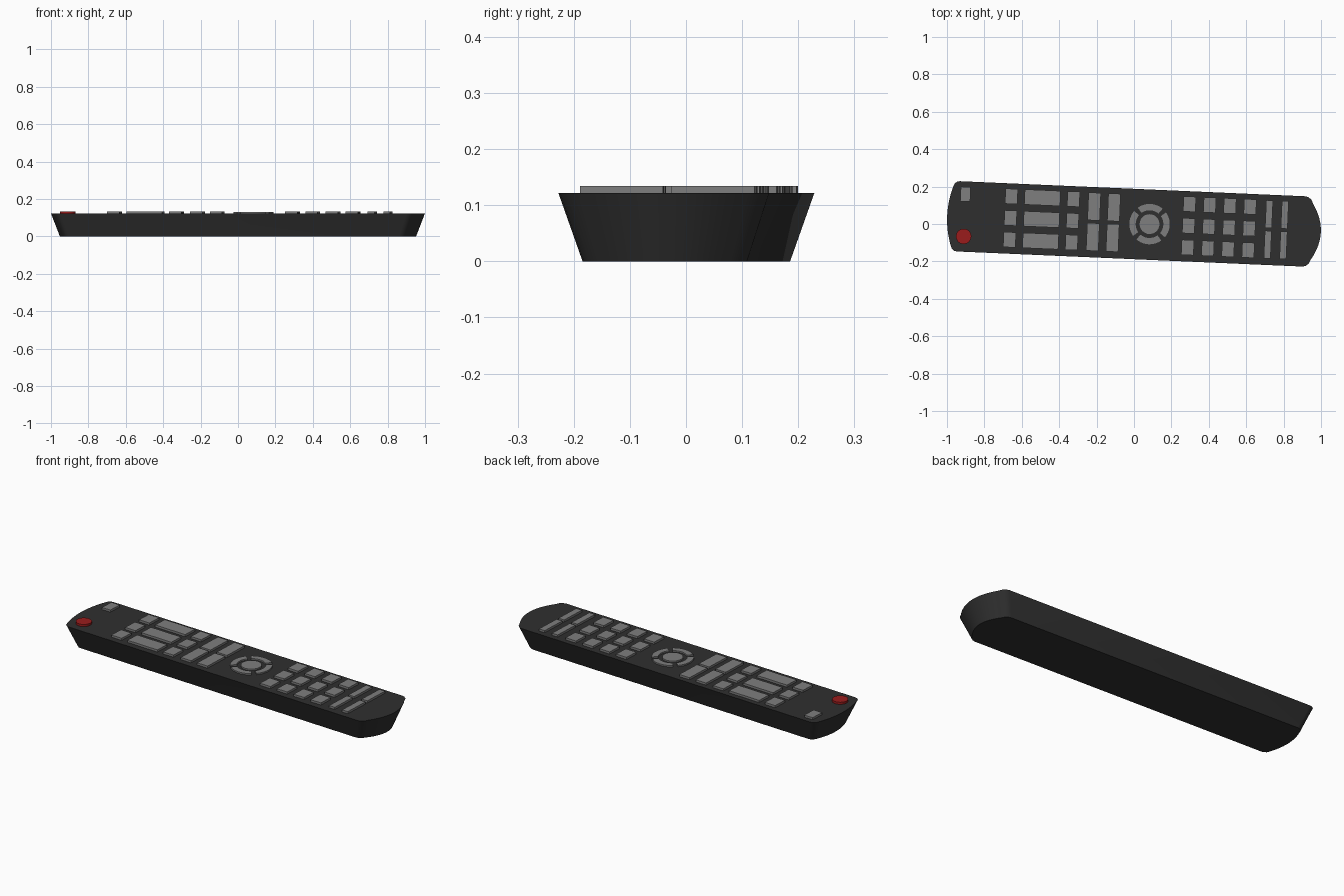
import bpy, bmesh, math
from mathutils import Matrix

if "Cube" in bpy.data.objects:
    bpy.data.objects.remove(bpy.data.objects["Cube"])

TILT = Matrix.Rotation(math.radians(-2.5), 4, 'Z')
TOP, BTN = 0.122, 0.134


def material(name, rgb):
    m = bpy.data.materials.new(name)
    m.diffuse_color = (*rgb, 1)
    m.use_nodes = True
    m.node_tree.nodes["Principled BSDF"].inputs["Base Color"].default_value = m.diffuse_color
    return m


BLACK = material("black_plastic", (0.028, 0.028, 0.028))
GREY = material("grey_rubber", (0.21, 0.21, 0.21))
RED = material("red_rubber", (0.32, 0.012, 0.012))


def prism(name, loop, z0, z1, mat, bottom_scale=(1, 1)):
    """Closed solid from a counter-clockwise outline, optionally tapered below."""
    bm = bmesh.new()
    sx, sy = bottom_scale
    lo = [bm.verts.new((x * sx, y * sy, z0)) for x, y in loop]
    hi = [bm.verts.new((x, y, z1)) for x, y in loop]
    bm.faces.new(lo[::-1])
    bm.faces.new(hi)
    n = len(loop)
    for i in range(n):
        j = (i + 1) % n
        bm.faces.new((lo[i], lo[j], hi[j], hi[i]))
    bm.transform(TILT)
    me = bpy.data.meshes.new(name)
    bm.to_mesh(me)
    bm.free()
    me.materials.append(mat)
    ob = bpy.data.objects.new(name, me)
    bpy.context.collection.objects.link(ob)
    bpy.context.view_layer.objects.active = ob
    bpy.ops.object.select_all(action='DESELECT')
    ob.select_set(True)
    bpy.ops.object.shade_smooth_by_angle(angle=math.radians(30))
    return ob


def arc(cx, cy, r, a0, a1, n):
    pts = []
    for i in range(n + 1):
        a = math.radians(a0 + (a1 - a0) * i / n)
        pts.append((cx + r * math.cos(a), cy + r * math.sin(a)))
    return pts


def button(name, x, y, w, h):
    loop = [(x - w/2, y - h/2), (x + w/2, y - h/2), (x + w/2, y + h/2), (x - w/2, y + h/2)]
    prism(name, loop, TOP - 0.004, BTN, GREY)


def end_curve(tip, sagitta, half, corner):
    """Bowed end from -y to +y with eased corners."""
    s = 1 if tip > 0 else -1
    bow = []
    for i in range(13):
        t = -1 + i / 6
        bow.append((tip - s * sagitta * t * t, half * t))
    return [(x, -y) for x, y in corner] + bow + corner[::-1]


# body: bowed ends, narrower underside
right = end_curve(1.0, 0.048, 0.15, [(0.91, 0.188), (0.926, 0.184), (0.942, 0.171)])
left = end_curve(-1.0, 0.025, 0.155, [(-0.94, 0.188), (-0.955, 0.185), (-0.968, 0.174)])
prism("body", right + left[::-1], 0, TOP, BLACK, (0.953, 0.78))

# power button and lone button at the left end
prism("power_button", arc(-0.907, -0.106, 0.041, 0, 348.75, 31), TOP - 0.004, BTN, RED)
button("corner_button", -0.907, 0.12, 0.053, 0.078)

# three-row button grids
columns = [(-0.661, 0.066), (-0.495, 0.192), (-0.329, 0.066),
           (0.292, 0.066), (0.4, 0.066), (0.508, 0.066), (0.616, 0.066)]
for x, w in columns:
    for y in (0.119, 0.003, -0.113):
        button("grid_button", x, y, w, 0.081)

# tall button pairs
for x, w in [(-0.217, 0.066), (-0.111, 0.066), (0.719, 0.036), (0.803, 0.036)]:
    for y in (0.084, -0.079):
        button("tall_button", x, y, w, 0.148)

# round direction pad, slightly lower
PX, PY, PZ = 0.083, 0.003, 0.130
prism("pad_centre", arc(PX, PY, 0.053, 0, 348.75, 31), TOP - 0.004, PZ, GREY)
for k in range(4):
    a0, a1 = 90 * k - 38, 90 * k + 38
    loop = arc(PX, PY, 0.108, a0, a1, 10) + arc(PX, PY, 0.074, a1, a0, 10)
    prism("pad_arc", loop, TOP - 0.004, PZ, GREY)
